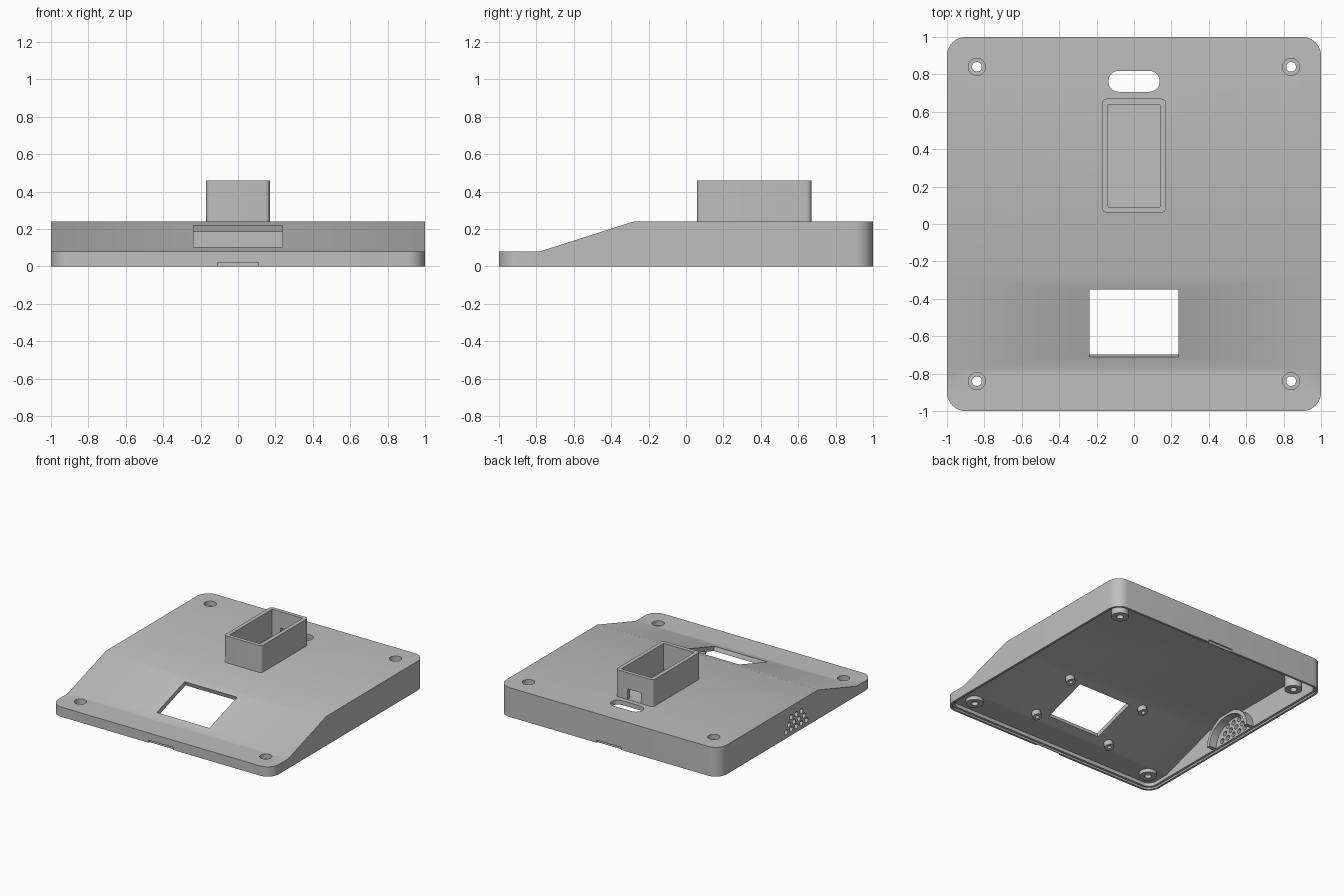
import bpy, bmesh, math
from mathutils import Matrix, Vector

cube = bpy.data.objects.get("Cube")
if cube:
    bpy.data.objects.remove(cube, do_unlink=True)

WALL = 0.036
LOW, HIGH = 0.08, 0.24
Y0, Y1 = -0.78, -0.28
GRAD = (HIGH - LOW) / (Y1 - Y0)
TILT = math.atan(GRAD)

grey = bpy.data.materials.new("light_grey_plastic")
grey.use_nodes = True
COLOUR = (0.52, 0.52, 0.52, 1)
grey.diffuse_color = COLOUR
grey.node_tree.nodes["Principled BSDF"].inputs["Base Color"].default_value = COLOUR


def slope(y):
    return LOW + GRAD * (y - Y0)


def make(name, bm):
    bmesh.ops.recalc_face_normals(bm, faces=bm.faces)
    mesh = bpy.data.meshes.new(name)
    bm.to_mesh(mesh)
    bm.free()
    mesh.materials.append(grey)
    obj = bpy.data.objects.new(name, mesh)
    bpy.context.collection.objects.link(obj)
    return obj


def prism(points, z0, z1):
    bm = bmesh.new()
    face = bm.faces.new([bm.verts.new((x, y, z0)) for x, y in points])
    ext = bmesh.ops.extrude_face_region(bm, geom=[face])
    top = [v for v in ext["geom"] if isinstance(v, bmesh.types.BMVert)]
    bmesh.ops.translate(bm, verts=top, vec=(0, 0, z1 - z0))
    return bm


def rounded(hx, hy, r, cy=0, steps=10):
    pts = []
    for k, (sx, sy) in enumerate(((1, 1), (-1, 1), (-1, -1), (1, -1))):
        for i in range(steps + 1):
            a = (k + i / steps) * math.pi / 2
            pts.append((sx * (hx - r) + r * math.cos(a),
                        cy + sy * (hy - r) + r * math.sin(a)))
    return pts


def sloped_body(name, inset, bottom):
    """Rounded slab whose top steps down to the front by a ramp."""
    drop = inset / math.cos(TILT)
    low, high = LOW - inset, HIGH - inset
    breaks = [Y0 + (z + drop - LOW) / GRAD for z in (low, high)]
    bm = prism(rounded(1 - inset, 1 - inset, 0.1 - inset), bottom, high)
    for y in breaks:
        bmesh.ops.bisect_plane(bm, geom=bm.verts[:] + bm.edges[:] + bm.faces[:],
                               plane_co=(0, y, 0), plane_no=(0, 1, 0))
    for v in bm.verts:
        if v.co.z > bottom + 0.001:
            v.co.z = min(high, max(low, slope(v.co.y) - drop))
    return make(name, bm)


def cylinder(name, r, length, matrix, seg=32):
    bm = bmesh.new()
    bmesh.ops.create_cone(bm, cap_ends=True, segments=seg, radius1=r, radius2=r,
                          depth=length, matrix=matrix)
    return make(name, bm)


def post(name, r, x, y, z0, z1):
    return cylinder(name, r, z1 - z0, Matrix.Translation((x, y, (z0 + z1) / 2)))


def box(name, centre, size, tilt=0):
    bm = bmesh.new()
    m = Matrix.Translation(centre) @ Matrix.Rotation(tilt, 4, 'X') @ Matrix.Diagonal((*size, 1))
    bmesh.ops.create_cube(bm, size=1, matrix=m)
    return make(name, bm)


def combine(target, operations):
    """Apply all the joins and cuts, then drop the helpers."""
    for mode, helper in operations:
        mod = target.modifiers.new(helper.name, 'BOOLEAN')
        mod.operation, mod.object, mod.solver = mode, helper, 'EXACT'
        helper.hide_render = True
    bpy.context.view_layer.update()
    graph = bpy.context.evaluated_depsgraph_get()
    mesh = bpy.data.meshes.new_from_object(target.evaluated_get(graph))
    target.modifiers.clear()
    target.data = mesh
    for _, helper in operations:
        bpy.data.objects.remove(helper, do_unlink=True)
    bpy.ops.object.select_all(action='DESELECT')
    target.select_set(True)
    bpy.context.view_layer.objects.active = target
    bpy.ops.object.shade_smooth_by_angle(angle=math.radians(30))


ADD, CUT = 'UNION', 'DIFFERENCE'

# Hollow case, open below, with a step in the rim for a base plate
case = sloped_body("case_shell", 0, 0)
ops = [(CUT, sloped_body("cavity", WALL, -0.1)),
       (CUT, make("rim_step", prism(rounded(0.982, 0.982, 0.082), -0.1, 0.015)))]

# Corner screw bosses, with countersunk holes from above
CORNERS = [(x, y) for x in (-0.84, 0.84) for y in (-0.84, 0.84)]
for x, y in CORNERS:
    top = LOW if y < 0 else HIGH
    ops += [(ADD, post("boss", 0.065, x, y, 0.015, top - 0.02)),
            (CUT, post("screw_hole", 0.026, x, y, -0.1, 0.4)),
            (CUT, post("screw_head_recess", 0.046, x, y, top - 0.04, 0.4))]

# Window in the ramp, with four standoffs square to the ramp
normal = Vector((0, -math.sin(TILT), math.cos(TILT)))
for x in (-0.35, 0.35):
    for y in (-0.725, -0.335):
        surface = Vector((x, y, slope(y))) - normal * WALL
        turn = Matrix.Rotation(TILT, 4, 'X')
        ops += [(ADD, cylinder("standoff", 0.035, 0.06,
                               Matrix.Translation(surface - normal * 0.015) @ turn, 24)),
                (CUT, cylinder("standoff_hole", 0.015, 0.06,
                               Matrix.Translation(surface - normal * 0.035) @ turn, 16))]
ops.append((CUT, box("window", (0, -0.53, slope(-0.53)),
                     (0.476, 0.36 / math.cos(TILT), 0.2), TILT)))

# Cable slot in the top
ops.append((CUT, make("cable_slot", prism(rounded(0.137, 0.056, 0.0555, 0.763), 0.15, 0.4))))

# Half-round speaker holder inside the side wall
arc = [math.pi * i / 32 for i in range(33)]
ring = ([(0.23 * math.cos(a), 0.015 + 0.2 * math.sin(a)) for a in arc] +
        [(0.2 * math.cos(a), 0.015 + 0.17 * math.sin(a)) for a in reversed(arc)])
bm = prism(ring, -0.98, -0.9)
for v in bm.verts:
    v.co = v.co.zxy
ops.append((ADD, make("speaker_holder", bm)))

# Speaker holes in rows
side = Matrix.Rotation(math.pi / 2, 4, 'Y')
for row, count in enumerate((5, 4, 3)):
    for i in range(count):
        y = (i - (count - 1) / 2) * 0.065
        spot = Matrix.Translation((-1, y, 0.05 + 0.05 * row))
        ops.append((CUT, cylinder("speaker_hole", 0.02, 0.16, spot @ side, 16)))

# Shallow opening notches under the front and back walls
for s in (-1, 1):
    ops.append((CUT, box("pry_notch", (0, s * 1.038, -0.03), (0.22, 0.1, 0.1))))
combine(case, ops)

# Open-topped holder with a cable opening at the back
holder = make("top_holder", prism(rounded(0.17, 0.305, 0.025, 0.365, 6), HIGH, 0.46))
combine(holder, [
    (CUT, box("holder_pocket", (0, 0.365, 0.45), (0.276, 0.548, 0.416))),
    (CUT, box("cable_opening", (0, 0.66, 0.285), (0.12, 0.1, 0.086))),
])
